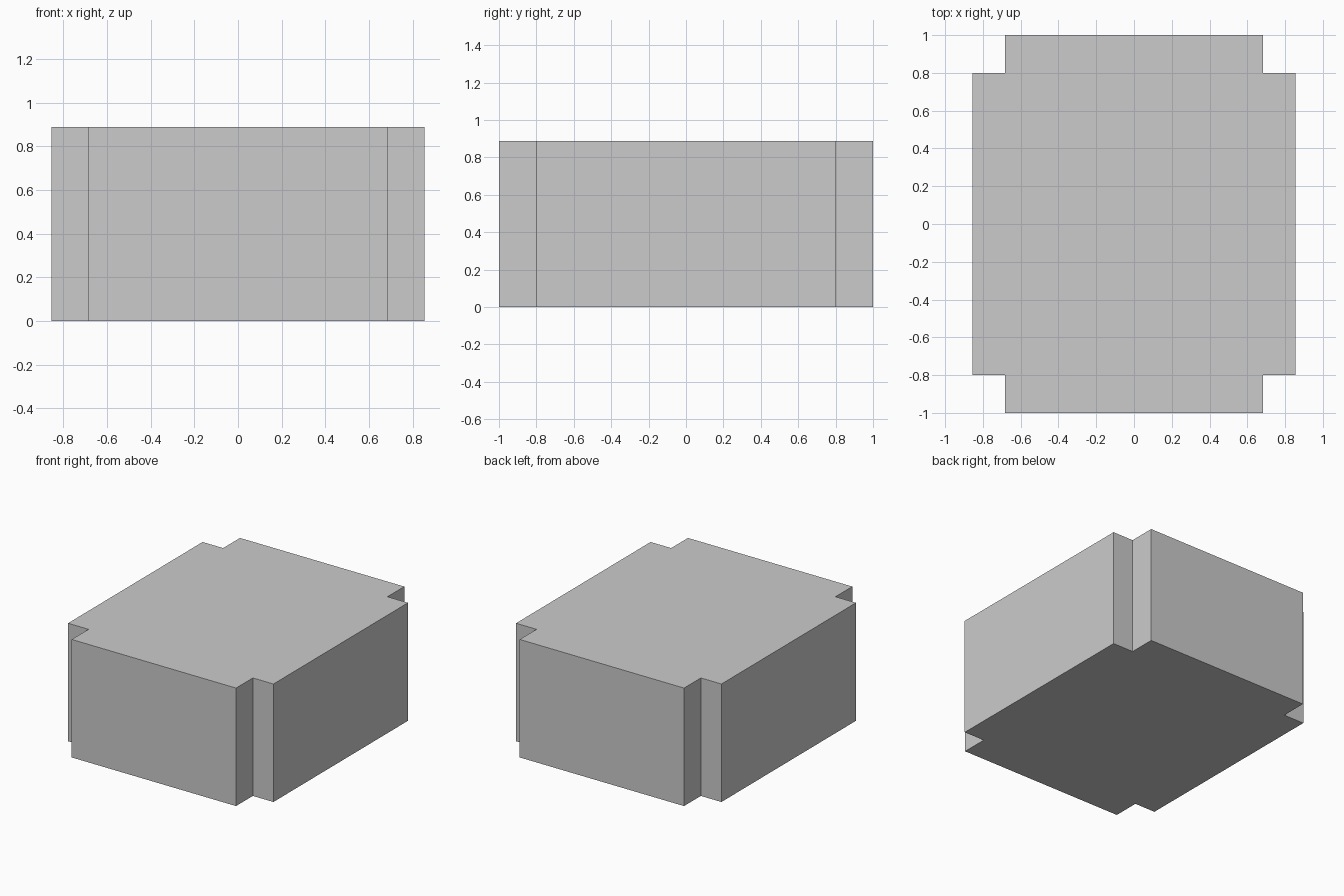
import bpy
import bmesh

if "Cube" in bpy.data.objects:
    bpy.data.objects.remove(bpy.data.objects["Cube"])

HALF_X, HALF_Y, HEIGHT = 0.855, 1.0, 0.888
INNER_X, INNER_Y = 0.684, 0.8

# Outline of one quarter, mirrored around to a notched-corner block
quarter = [(HALF_X, INNER_Y), (INNER_X, INNER_Y), (INNER_X, HALF_Y)]
outline = []
for sx, sy in ((1, 1), (-1, 1), (-1, -1), (1, -1)):
    pts = [(sx * x, sy * y) for x, y in quarter]
    outline += pts if sx * sy > 0 else pts[::-1]

# Extrude the outline into a solid block
bm = bmesh.new()
base = bm.faces.new([bm.verts.new((x, y, 0)) for x, y in outline])
extruded = bmesh.ops.extrude_face_region(bm, geom=[base], use_keep_orig=True)
top_verts = [g for g in extruded["geom"] if isinstance(g, bmesh.types.BMVert)]
bmesh.ops.translate(bm, verts=top_verts, vec=(0, 0, HEIGHT))
bmesh.ops.recalc_face_normals(bm, faces=bm.faces)

mesh = bpy.data.meshes.new("notched_block")
bm.to_mesh(mesh)
bm.free()
block = bpy.data.objects.new("notched_block", mesh)
bpy.context.collection.objects.link(block)
